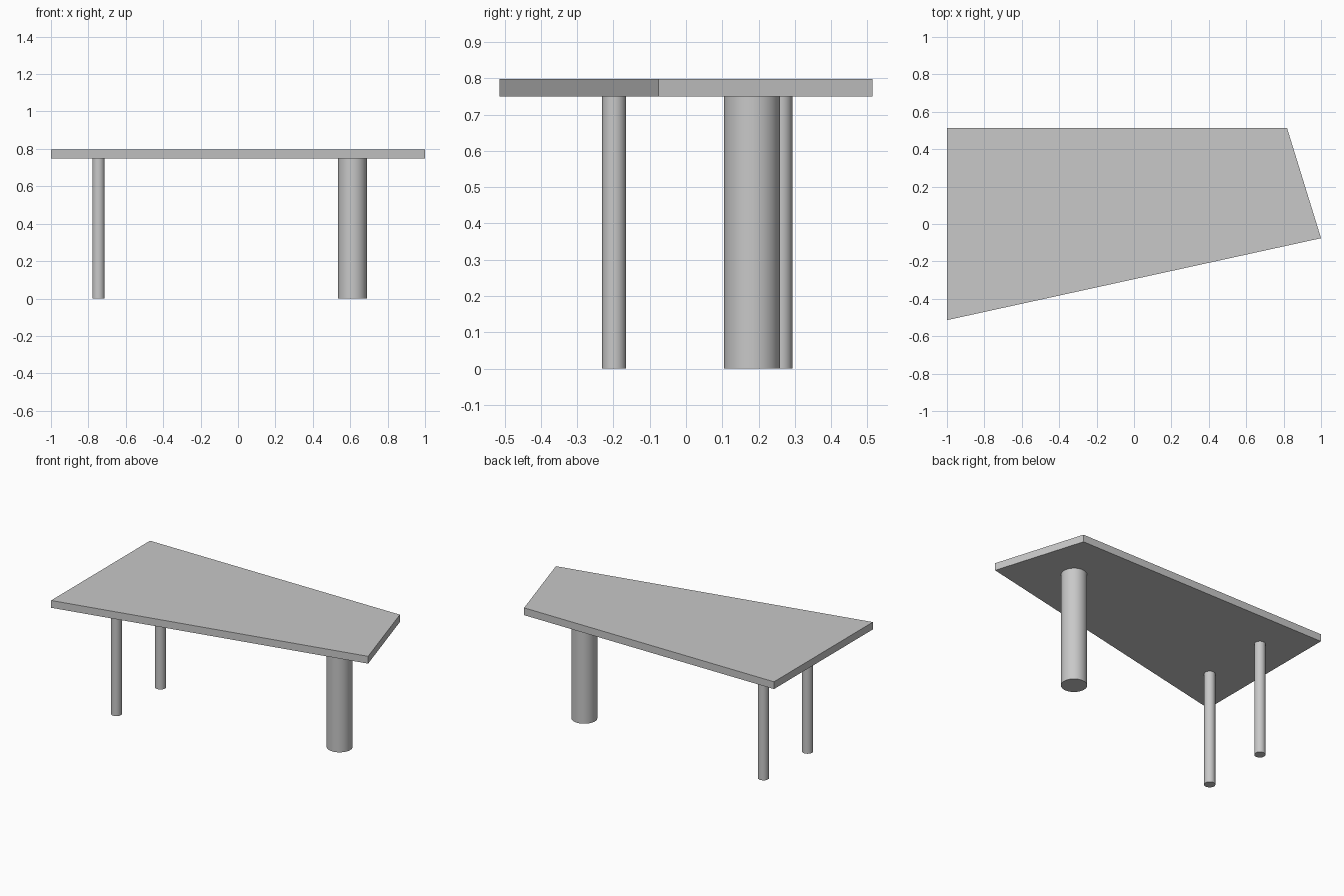
import bpy, bmesh, math

cube = bpy.data.objects.get("Cube")
if cube:
    bpy.data.objects.remove(cube, do_unlink=True)

UNDERSIDE, TOP = 0.75, 0.798

grey = bpy.data.materials.new("plain grey")
grey.use_nodes = True
grey.diffuse_color = (0.58, 0.58, 0.58, 1)
grey.node_tree.nodes["Principled BSDF"].inputs["Base Color"].default_value = grey.diffuse_color


def add_leg(name, x, y, radius):
    bpy.ops.mesh.primitive_cylinder_add(vertices=48, radius=radius, depth=UNDERSIDE,
                                        location=(x, y, UNDERSIDE / 2))
    leg = bpy.context.object
    leg.name = name
    leg.data.materials.append(grey)
    bpy.ops.object.shade_smooth_by_angle(angle=math.radians(30))


# Table top: four-sided outline extruded upward
outline = [(-1, -0.514), (1, -0.076), (0.818, 0.514), (-1, 0.514)]
bm = bmesh.new()
base = bm.faces.new([bm.verts.new((x, y, UNDERSIDE)) for x, y in outline])
extruded = bmesh.ops.extrude_face_region(bm, geom=[base], use_keep_orig=True)
top_verts = [v for v in extruded["geom"] if isinstance(v, bmesh.types.BMVert)]
bmesh.ops.translate(bm, verts=top_verts, vec=(0, 0, TOP - UNDERSIDE))
bmesh.ops.recalc_face_normals(bm, faces=bm.faces)
mesh = bpy.data.meshes.new("table_top")
bm.to_mesh(mesh)
bm.free()
mesh.materials.append(grey)
table_top = bpy.data.objects.new("table_top", mesh)
bpy.context.collection.objects.link(table_top)

# Two slim legs at the wide end, one thick leg at the narrow end
add_leg("front_slim_leg", -0.746, -0.198, 0.033)
add_leg("back_slim_leg", -0.746, 0.26, 0.033)
add_leg("thick_leg", 0.612, 0.182, 0.077)
